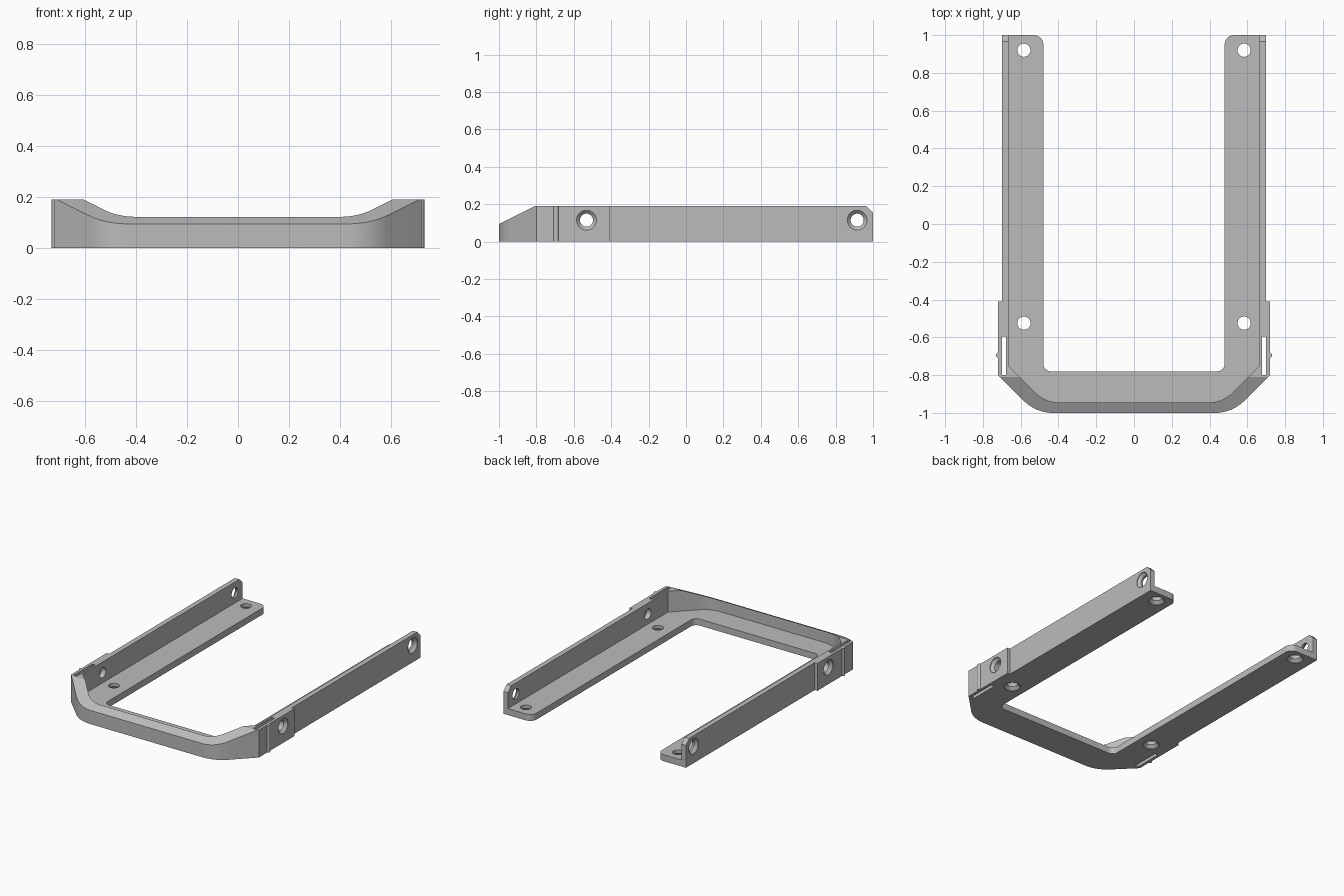
import bpy, bmesh, math
from mathutils import Matrix, Vector

if "Cube" in bpy.data.objects:
    bpy.data.objects.remove(bpy.data.objects["Cube"])

grey = bpy.data.materials.new("mid grey")
grey.diffuse_color = (0.5, 0.5, 0.5, 1)
grey.use_nodes = True
grey.node_tree.nodes["Principled BSDF"].inputs["Base Color"].default_value = grey.diffuse_color


def rounded(points, steps=10):
    """Replace corners (x, y, radius) with tangent arcs; ends stay sharp."""
    out = []
    for i, (x, y, r) in enumerate(points):
        p = Vector((x, y))
        if r == 0:
            out.append(p)
            continue
        a = (Vector(points[i - 1][:2]) - p).normalized()
        b = (Vector(points[(i + 1) % len(points)][:2]) - p).normalized()
        half = a.angle(b) / 2
        c = p + (a + b).normalized() * r / math.sin(half)
        t = r / math.tan(half)
        s, e = p + a * t - c, p + b * t - c
        sweep = s.angle_signed(e)  # clockwise positive
        for k in range(steps + 1):
            out.append(c + Matrix.Rotation(-sweep * k / steps, 2) @ s)
    return out


def mirrored(half):
    """Close a right-hand half outline with its left-hand reflection."""
    return half + [(-x, y, r) for x, y, r in reversed(half)]


def finish(name, bm):
    bmesh.ops.recalc_face_normals(bm, faces=bm.faces)
    me = bpy.data.meshes.new(name)
    bm.to_mesh(me)
    bm.free()
    me.materials.append(grey)
    ob = bpy.data.objects.new(name, me)
    bpy.context.collection.objects.link(ob)
    return ob


def prism(name, pts, lo, hi, axis="Z"):
    """Extrude an xy outline along z, or a yz outline along x."""
    place = (lambda p, h: (p[0], p[1], h)) if axis == "Z" else (lambda p, h: (h, p[0], p[1]))
    bm = bmesh.new()
    a = [bm.verts.new(place(p, lo)) for p in pts]
    b = [bm.verts.new(place(p, hi)) for p in pts]
    bm.faces.new(a)
    bm.faces.new(b)
    for i in range(len(pts)):
        j = (i + 1) % len(pts)
        bm.faces.new((a[i], a[j], b[j], b[i]))
    return finish(name, bm)


def screw_cutter(origin, direction, n=32):
    """Countersunk hole starting at a surface and going inward."""
    rot = Vector((0, 0, 1)).rotation_difference(Vector(direction)).to_matrix()
    bm = bmesh.new()
    rings = []
    for r, h in ((0.053, -0.05), (0.053, 0.004), (0.035, 0.022), (0.035, 0.1)):
        rings.append([bm.verts.new(Vector(origin) + rot @ Vector(
            (r * math.cos(2 * math.pi * k / n), r * math.sin(2 * math.pi * k / n), h)))
            for k in range(n)])
    bm.faces.new(rings[0])
    bm.faces.new(rings[-1])
    for a, b in zip(rings, rings[1:]):
        for k in range(n):
            j = (k + 1) % n
            bm.faces.new((a[k], a[j], b[j], b[k]))
    return finish("screw_cutter", bm)


def combine(target, tool, operation):
    mod = target.modifiers.new(operation, "BOOLEAN")
    mod.operation, mod.solver, mod.object = operation, "EXACT", tool
    bpy.context.view_layer.objects.active = target
    bpy.ops.object.modifier_apply(modifier=mod.name)
    bpy.data.objects.remove(tool)


# U-shaped body at full wall height
frame = prism("bracket_frame", rounded(mirrored([
    (0.48, -0.78, 0.04), (0.48, 1, 0.05), (0.70, 1, 0), (0.70, -0.41, 0),
    (0.72, -0.41, 0), (0.72, -0.80, 0), (0.52, -1, 0.22)])), 0, 0.19)

# Vertical ribs on the outside of the thicker side sections
for s in (-1, 1):
    rib = [(s * 0.716 + 0.015 * math.cos(k * math.pi / 10),
            -0.695 + 0.015 * math.sin(k * math.pi / 10)) for k in range(20)]
    combine(frame, prism("rib", rib, 0, 0.19), "UNION")

# Pocket that leaves the floor ledge and thin outer wall
combine(frame, prism("pocket", rounded(mirrored([
    (0.665, 1.1, 0), (0.665, -0.75, 0), (0.47, -0.945, 0.18)])), 0.045, 0.3), "DIFFERENCE")

# Sloping front rim and chamfered rear wall corners
combine(frame, prism("front_slope", [(-0.79, 0.2), (-1.1, 0.045), (-1.1, 0.4), (-0.79, 0.4)],
                     -1, 1, "X"), "DIFFERENCE")
combine(frame, prism("rear_chamfer", [(0.925, 0.23), (1.03, 0.125), (1.03, 0.23)],
                     -1, 1, "X"), "DIFFERENCE")

# Strap slots and countersunk screw holes on both sides
for s in (-1, 1):
    slot = [(s * 0.677, -0.80), (s * 0.70, -0.80), (s * 0.70, -0.595), (s * 0.677, -0.595)]
    combine(frame, prism("slot", slot, -0.1, 0.3), "DIFFERENCE")
    for y in (-0.525, 0.92):
        combine(frame, screw_cutter((s * 0.583, y, 0), (0, 0, 1)), "DIFFERENCE")
    for x, y in ((0.72, -0.532), (0.70, 0.915)):
        combine(frame, screw_cutter((s * x, y, 0.115), (-s, 0, 0)), "DIFFERENCE")

bpy.ops.object.select_all(action="DESELECT")
frame.select_set(True)
bpy.context.view_layer.objects.active = frame
bpy.ops.object.shade_smooth_by_angle(angle=math.radians(25))
